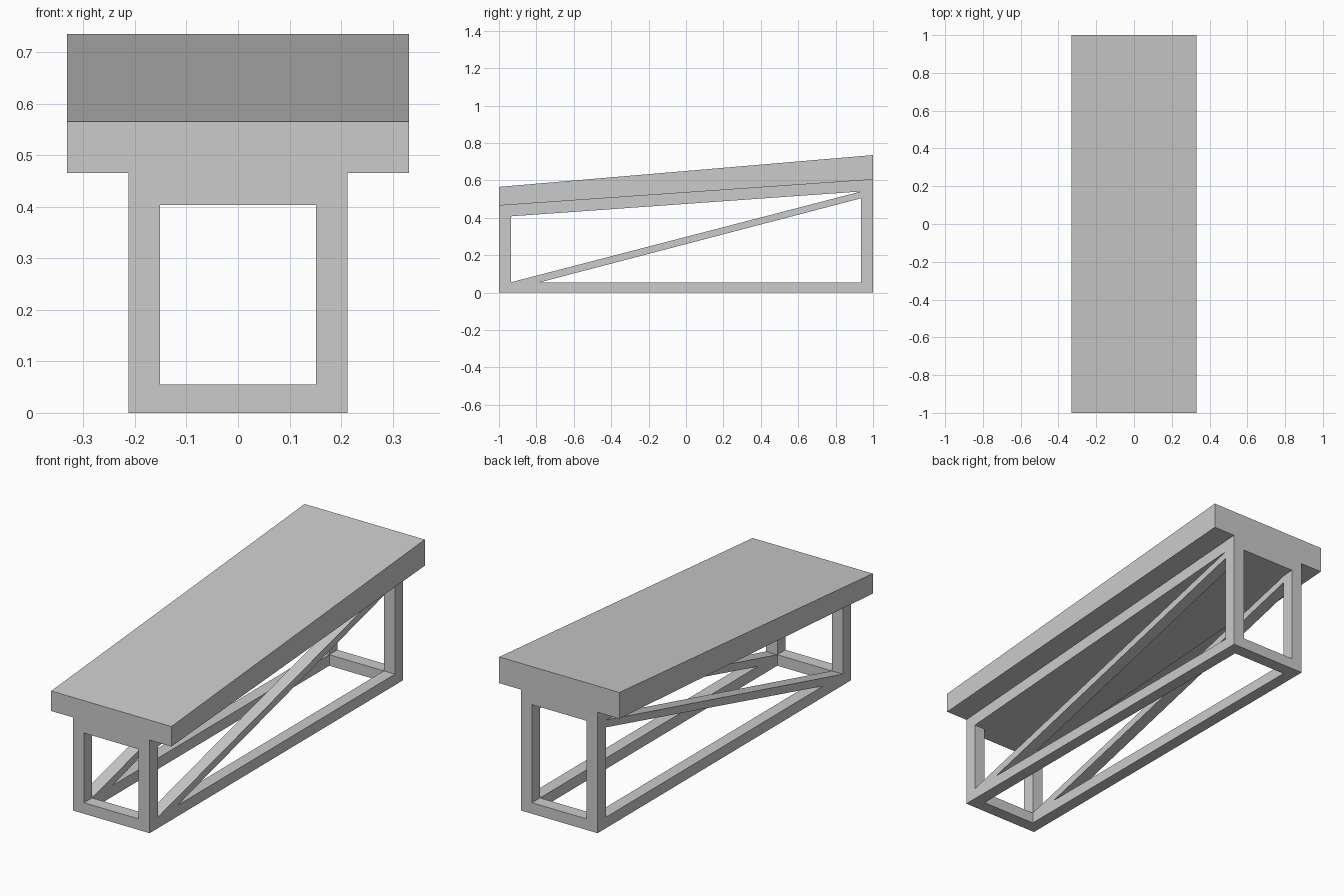
import bpy, bmesh

if "Cube" in bpy.data.objects:
    bpy.data.objects.remove(bpy.data.objects["Cube"])


def prism(name, profile, x0, x1):
    """Extrude a (y, z) outline along x from x0 to x1."""
    bm = bmesh.new()
    face = bm.faces.new([bm.verts.new((x0, y, z)) for y, z in profile])
    ext = bmesh.ops.extrude_face_region(bm, geom=[face])
    verts = [v for v in ext["geom"] if isinstance(v, bmesh.types.BMVert)]
    bmesh.ops.translate(bm, verts=verts, vec=(x1 - x0, 0, 0))
    bmesh.ops.recalc_face_normals(bm, faces=bm.faces)
    mesh = bpy.data.meshes.new(name)
    bm.to_mesh(mesh)
    bm.free()
    obj = bpy.data.objects.new(name, mesh)
    bpy.context.collection.objects.link(obj)
    return obj


def rect(y0, y1, z0, z1):
    return [(y0, z0), (y1, z0), (y1, z1), (y0, z1)]


def under(y):
    """Height of the sloping underside of the support beam."""
    return 0.403 + (y + 1) * 0.071


TOP_W, OUT, INN = 0.332, 0.212, 0.151   # half widths
LEG, RAIL = 0.936, 0.055                # inner leg face, rail height

# Sloping top slab and the narrower beam below it
prism("top_slab", [(-1, 0.465), (1, 0.604), (1, 0.735), (-1, 0.565)], -TOP_W, TOP_W)
prism("support_beam", [(-1, under(-1)), (1, under(1)), (1, 0.604), (-1, 0.465)], -OUT, OUT)

# Legs, base rails and diagonal braces on both sides
for side, s in (("left", -1), ("right", 1)):
    a, b = sorted((s * INN, s * OUT))
    for end, y0, y1 in (("front", -1, -LEG), ("back", LEG, 1)):
        prism(f"{end}_{side}_leg",
              [(y0, RAIL), (y1, RAIL), (y1, under(y1)), (y0, under(y0))], a, b)
    prism(f"{side}_base_rail", rect(-1, 1, 0, RAIL), a, b)
    prism(f"{side}_diagonal_brace",
          [(-LEG, RAIL), (-0.78, RAIL), (LEG, 0.504), (LEG, under(LEG))], a, b)

# Base cross rails at both ends
for end, y0, y1 in (("front", -1, -LEG), ("back", LEG, 1)):
    prism(f"{end}_base_rail", rect(y0, y1, 0, RAIL), -INN, INN)
